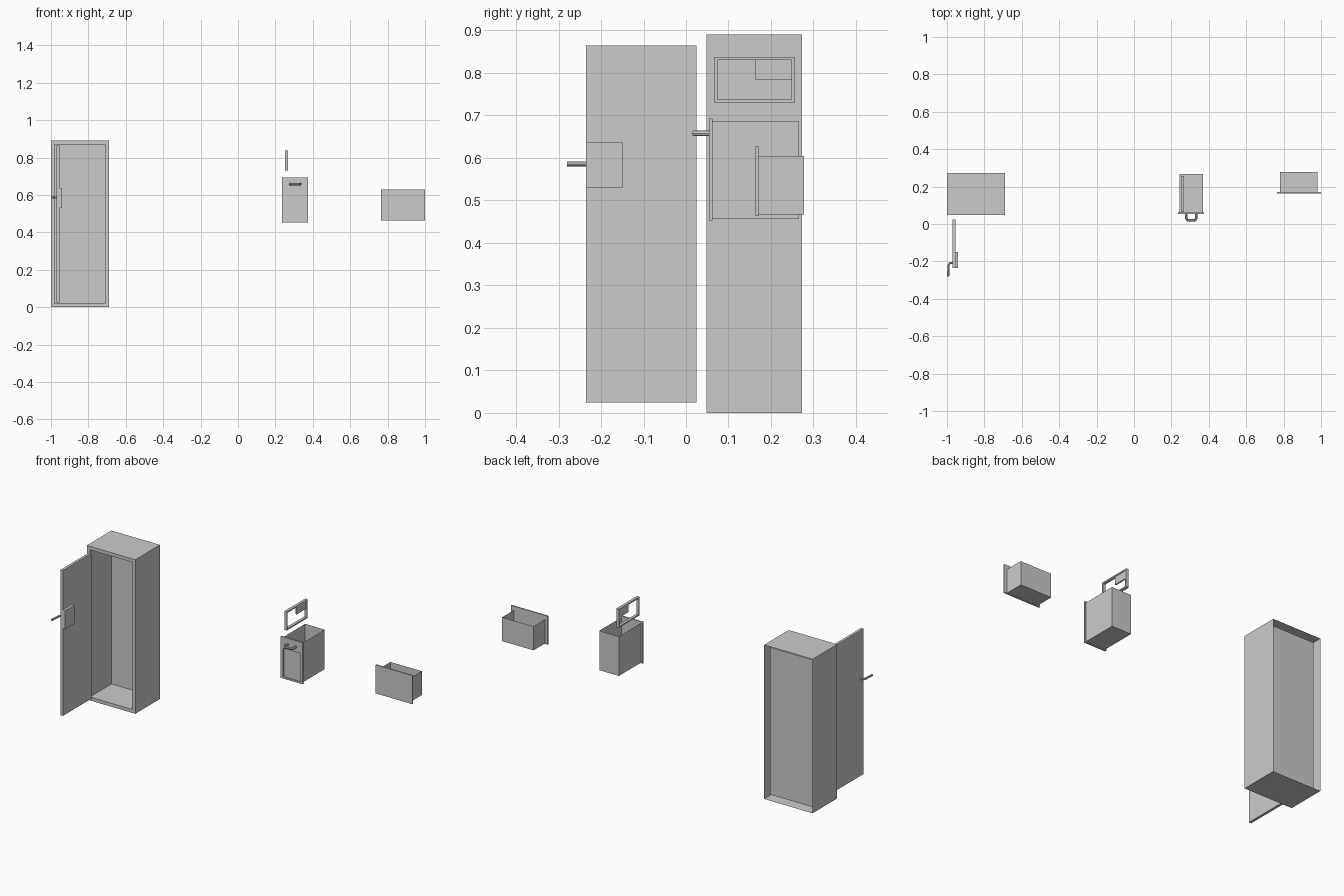
import bpy, bmesh
from mathutils import Vector

if "Cube" in bpy.data.objects:
    bpy.data.objects.remove(bpy.data.objects["Cube"])


def finish(name, bm, recalc=True):
    if recalc:
        bmesh.ops.recalc_face_normals(bm, faces=bm.faces)
    me = bpy.data.meshes.new(name)
    bm.to_mesh(me)
    bm.free()
    ob = bpy.data.objects.new(name, me)
    bpy.context.collection.objects.link(ob)
    return ob


def cube_bm(lo, hi):
    bm = bmesh.new()
    bmesh.ops.create_cube(bm, size=1)
    lo, hi = Vector(lo), Vector(hi)
    for v in bm.verts:
        v.co = (lo + hi) / 2 + v.co * (hi - lo)
    return bm


def side(bm, axis, sign):
    return [f for f in bm.faces if f.normal[axis] * sign > 0.9]


def box(name, lo, hi):
    return finish(name, cube_bm(lo, hi))


def tray(name, lo, hi):
    """Thin walled box with an open top."""
    bm = cube_bm(lo, hi)
    bm.normal_update()
    bmesh.ops.delete(bm, geom=side(bm, 2, 1), context='FACES')
    return finish(name, bm, False)


def frame(name, outer, inner, axis, a, b):
    """Rectangular ring (u0, z0, u1, z1) running from a to b along an axis."""
    bm = bmesh.new()
    rings = []
    for depth in (a, b):
        for u0, z0, u1, z1 in (outer, inner):
            pts = [(u0, z0), (u1, z0), (u1, z1), (u0, z1)]
            rings.append([bm.verts.new((depth, u, z) if axis == 'x' else (u, depth, z))
                          for u, z in pts])
    for r, s in ((0, 1), (1, 3), (3, 2), (2, 0)):
        for i in range(4):
            j = (i + 1) % 4
            bm.faces.new((rings[r][i], rings[r][j], rings[s][j], rings[s][i]))
    return finish(name, bm)


def rod(name, pts, radius):
    cu = bpy.data.curves.new(name, 'CURVE')
    cu.dimensions = '3D'
    cu.bevel_depth = radius
    cu.bevel_resolution = 2
    cu.use_fill_caps = True
    sp = cu.splines.new('POLY')
    sp.points.add(len(pts) - 1)
    for p, co in zip(sp.points, pts):
        p.co = (*co, 1)
    ob = bpy.data.objects.new(name, cu)
    bpy.context.collection.objects.link(ob)
    bpy.ops.object.select_all(action='DESELECT')
    bpy.context.view_layer.objects.active = ob
    ob.select_set(True)
    bpy.ops.object.convert(target='MESH')
    bpy.ops.object.shade_smooth_by_angle()


# Locker cabinet: open-backed shell with a recessed compartment in front
bm = cube_bm((-1.0, 0.048, 0.0), (-0.69, 0.273, 0.89))
bm.normal_update()
bmesh.ops.delete(bm, geom=side(bm, 1, 1), context='FACES')
front = side(bm, 1, -1)
bmesh.ops.inset_region(bm, faces=front, thickness=0.028)
bmesh.ops.inset_region(bm, faces=front, thickness=0.0001, depth=-0.197)
finish("cabinet", bm, False)

# Opened door with lock box and lever
box("door", (-0.97, -0.235, 0.025), (-0.955, 0.025, 0.865))
box("lock_box", (-0.956, -0.235, 0.53), (-0.94, -0.15, 0.637))
rod("door_lever", [(-0.968, -0.208, 0.586), (-0.986, -0.21, 0.586),
                   (-0.991, -0.222, 0.586), (-0.994, -0.28, 0.586)], 0.006)

# Tall drawer: tray, recessed front and pull handle
tray("tall_drawer", (0.243, 0.061, 0.458), (0.368, 0.266, 0.686))
frame("tall_drawer_front", (0.235, 0.453, 0.375, 0.693),
      (0.25, 0.462, 0.363, 0.628), 'y', 0.054, 0.062)
rod("pull_handle", [(0.28, 0.056, 0.658), (0.28, 0.03, 0.658), (0.287, 0.02, 0.658),
                    (0.325, 0.02, 0.658), (0.332, 0.03, 0.658),
                    (0.332, 0.056, 0.658)], 0.007)

# Floating window frame with corner panel
frame("window_frame", (0.066, 0.73, 0.256, 0.838),
      (0.074, 0.738, 0.248, 0.83), 'x', 0.25, 0.266)
box("window_panel", (0.254, 0.162, 0.785), (0.262, 0.248, 0.83))

# Wide drawer
tray("wide_drawer", (0.78, 0.17, 0.467), (0.98, 0.278, 0.605))
box("wide_drawer_front", (0.765, 0.164, 0.463), (1.0, 0.171, 0.628))
